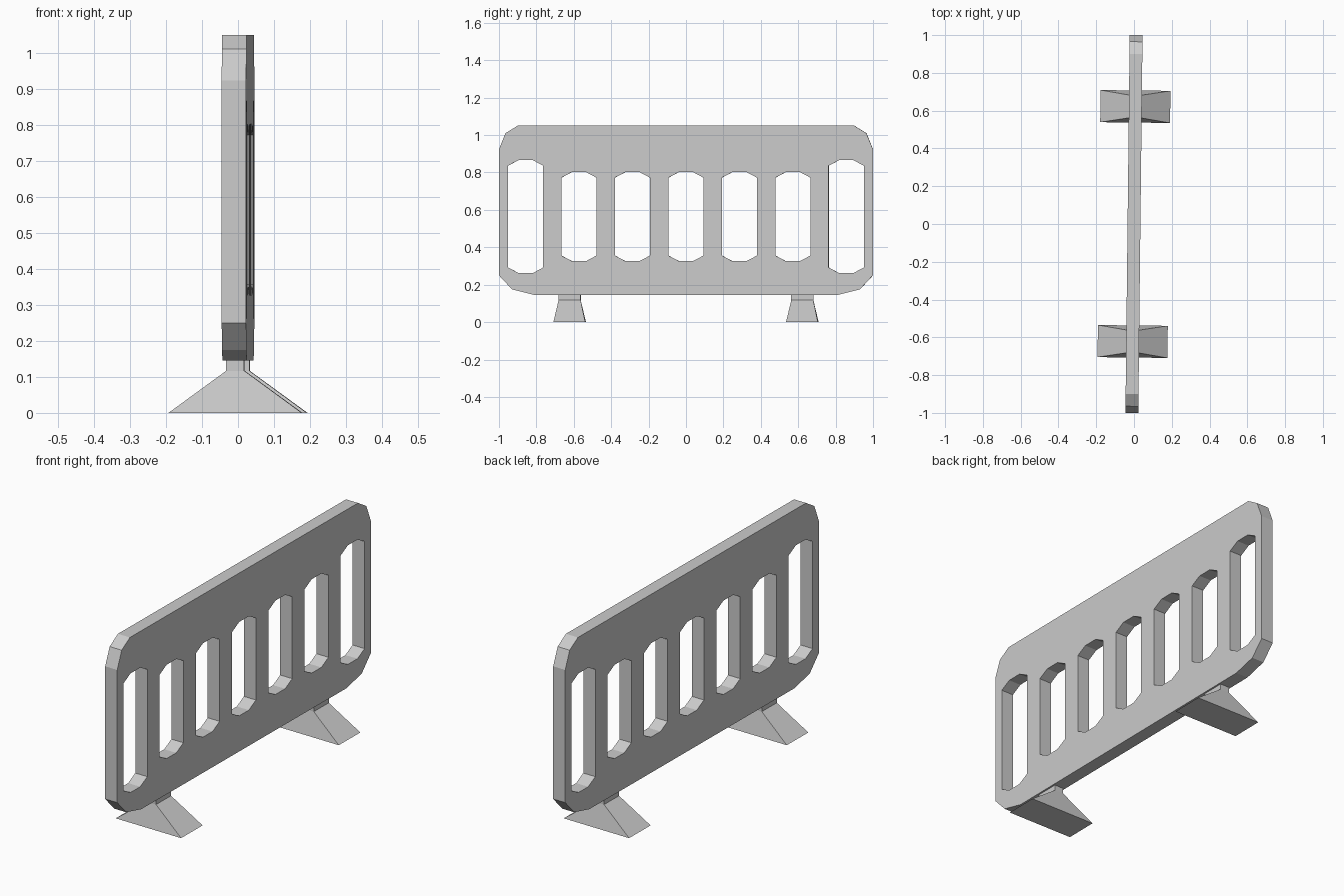
import bpy, bmesh
from math import pi
from mathutils import Matrix

if "Cube" in bpy.data.objects:
    bpy.data.objects.remove(bpy.data.objects["Cube"])

TILT = -0.0113  # the whole barrier is turned slightly about z
HALF_THICK = 0.034


def add_loop(curve, points):
    s = curve.splines.new('POLY')
    s.points.add(len(points) - 1)
    for p, (y, z) in zip(s.points, points):
        p.co = (y, z, 0, 1)
    s.use_cyclic_u = True


def mirrored(half):
    return half + [(-y, z) for y, z in reversed(half)]


def slot(cy, z0, z1, half=0.094, flat=0.038, chamfer=0.03):
    shape = mirrored([(flat, z0), (half, z0 + chamfer),
                      (half, z1 - chamfer), (flat, z1)])
    return [(cy + y, z) for y, z in shape]


# Panel: outline with seven chamfered slots, extruded
curve = bpy.data.curves.new("panel", 'CURVE')
curve.dimensions = '2D'
curve.fill_mode = 'BOTH'
curve.extrude = HALF_THICK
add_loop(curve, mirrored([(0.81, 0.145), (0.93, 0.175), (1.0, 0.25),
                          (1.0, 0.923), (0.965, 1.01), (0.9, 1.05)]))
for i in range(-2, 3):
    add_loop(curve, slot(i * 0.286, 0.326, 0.802))
for side in (-1, 1):
    add_loop(curve, slot(side * 0.857, 0.262, 0.866))
panel = bpy.data.objects.new("panel", curve)
bpy.context.collection.objects.link(panel)
bpy.context.view_layer.objects.active = panel
panel.select_set(True)
bpy.ops.object.convert(target='MESH')
panel = bpy.context.object

# Merge the caps and walls into one flat-faced solid
bm = bmesh.new()
bm.from_mesh(panel.data)
bmesh.ops.remove_doubles(bm, verts=bm.verts, dist=1e-4)
bmesh.ops.dissolve_limit(bm, angle_limit=0.01, verts=bm.verts, edges=bm.edges)
bmesh.ops.recalc_face_normals(bm, faces=bm.faces)
bm.to_mesh(panel.data)
bm.free()
for p in panel.data.polygons:
    p.use_smooth = False
panel.rotation_euler = (pi / 2, 0, pi / 2 + TILT)


# Feet: flared base with a short neck, lofted from three rectangles
def foot(name, cy):
    bm = bmesh.new()
    rings = []
    for z, hx, hy in ((0, 0.185, 0.085), (0.117, 0.025, 0.059), (0.147, 0.025, 0.059)):
        rings.append([bm.verts.new((sx * hx, cy + sy * hy, z))
                      for sx, sy in ((-1, -1), (1, -1), (1, 1), (-1, 1))])
    for a, b in zip(rings, rings[1:]):
        for i in range(4):
            j = (i + 1) % 4
            bm.faces.new((a[i], a[j], b[j], b[i]))
    bm.faces.new(rings[0][::-1])
    bm.faces.new(rings[-1])
    bmesh.ops.transform(bm, matrix=Matrix.Rotation(TILT, 4, 'Z'), verts=bm.verts)
    me = bpy.data.meshes.new(name)
    bm.to_mesh(me)
    bm.free()
    bpy.context.collection.objects.link(bpy.data.objects.new(name, me))


foot("front_foot", -0.622)
foot("back_foot", 0.622)
